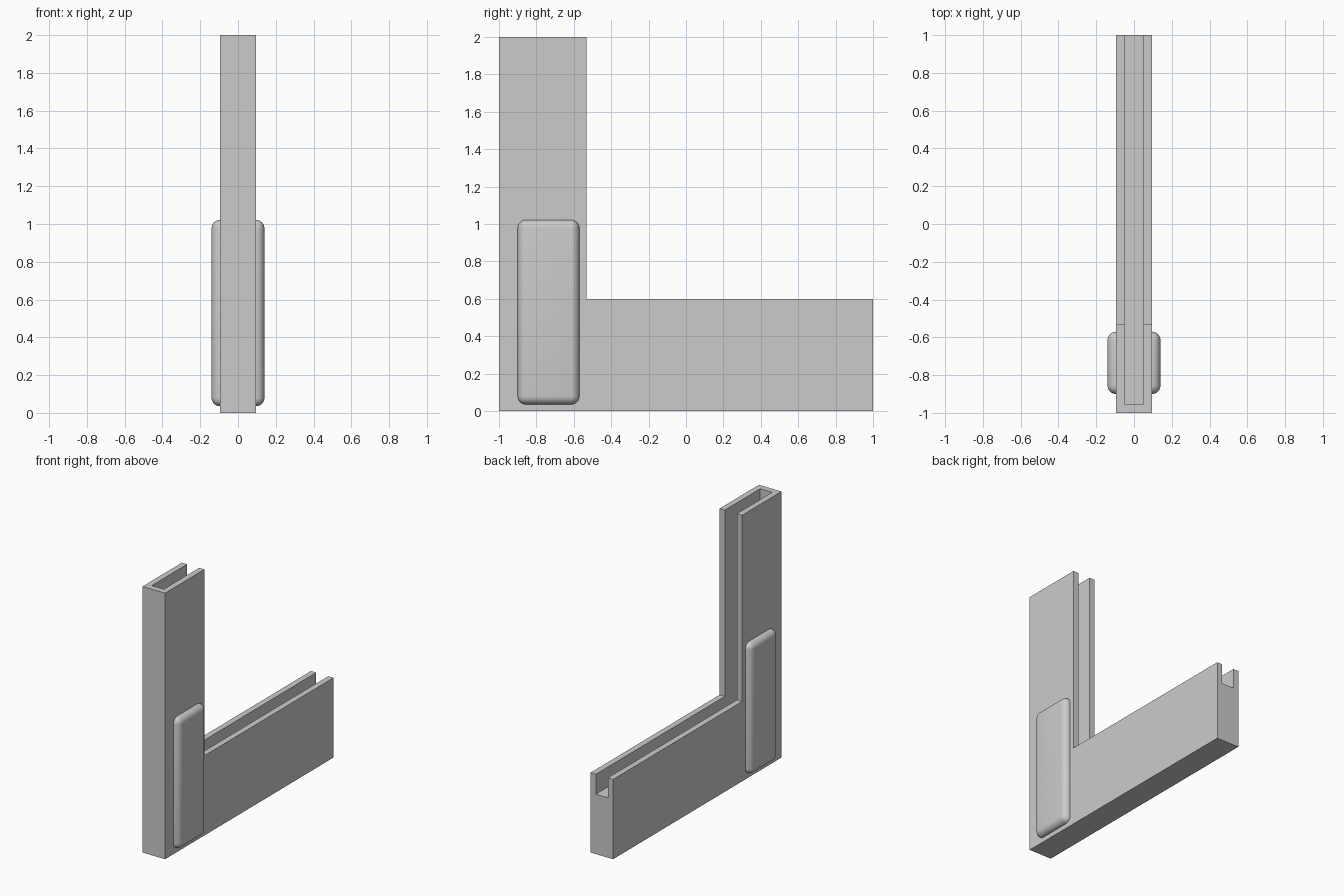
import bpy
import bmesh
import math
from mathutils import Matrix, Vector

cube = bpy.data.objects.get("Cube")
if cube:
    bpy.data.objects.remove(cube, do_unlink=True)

grey = bpy.data.materials.new("light grey")
grey.use_nodes = True
grey.diffuse_color = (0.6, 0.6, 0.6, 1)
grey.node_tree.nodes["Principled BSDF"].inputs["Base Color"].default_value = (0.6, 0.6, 0.6, 1)


def add_object(name, bm):
    bmesh.ops.recalc_face_normals(bm, faces=bm.faces)
    mesh = bpy.data.meshes.new(name)
    bm.to_mesh(mesh)
    bm.free()
    mesh.materials.append(grey)
    obj = bpy.data.objects.new(name, mesh)
    bpy.context.collection.objects.link(obj)
    return obj


def box(low, high):
    low, high = Vector(low), Vector(high)
    bm = bmesh.new()
    bmesh.ops.create_cube(bm, size=1, matrix=Matrix.Translation((low + high) / 2)
                          @ Matrix.Diagonal((*(high - low), 1)))
    return bm


# L-shaped frame: side outline extruded across its width
half_width = 0.094
outline = [(-1, 0), (1, 0), (1, 0.6), (-0.533, 0.6), (-0.533, 2), (-1, 2)]
bm = bmesh.new()
side = bm.faces.new([bm.verts.new((-half_width, y, z)) for y, z in outline])
grown = bmesh.ops.extrude_face_region(bm, geom=[side])["geom"]
bmesh.ops.translate(bm, vec=(2 * half_width, 0, 0),
                    verts=[v for v in grown if isinstance(v, bmesh.types.BMVert)])
frame = add_object("corner_frame", bm)

# Slot running down the post and along the foot
cutter = add_object("slot_cutter", box((-0.05, -0.953, 0.45), (0.05, 1.2, 2.2)))
cutter.hide_render = True
cut = frame.modifiers.new("slot", "BOOLEAN")
cut.operation = "DIFFERENCE"
cut.solver = "EXACT"
cut.object = cutter
bpy.context.view_layer.objects.active = frame
frame.select_set(True)
bpy.ops.object.modifier_apply(modifier=cut.name)
bpy.data.objects.remove(cutter, do_unlink=True)
frame.select_set(False)

# Rounded pads on both sides, set slightly into the frame walls
for name, sign in (("left_pad", 1), ("right_pad", -1)):
    bm = box((0.07, -0.9, 0.035), (0.14, -0.57, 1.022))
    rounded = [e for e in bm.edges if any(v.co.x > 0.1 for v in e.verts)]
    bmesh.ops.bevel(bm, geom=rounded, offset=0.045, offset_type="OFFSET",
                    segments=6, profile=0.5, affect="EDGES")
    for v in bm.verts:
        v.co.x *= sign
    pad = add_object(name, bm)
    bpy.context.view_layer.objects.active = pad
    pad.select_set(True)
    bpy.ops.object.shade_smooth_by_angle(angle=math.radians(30))
    pad.select_set(False)
